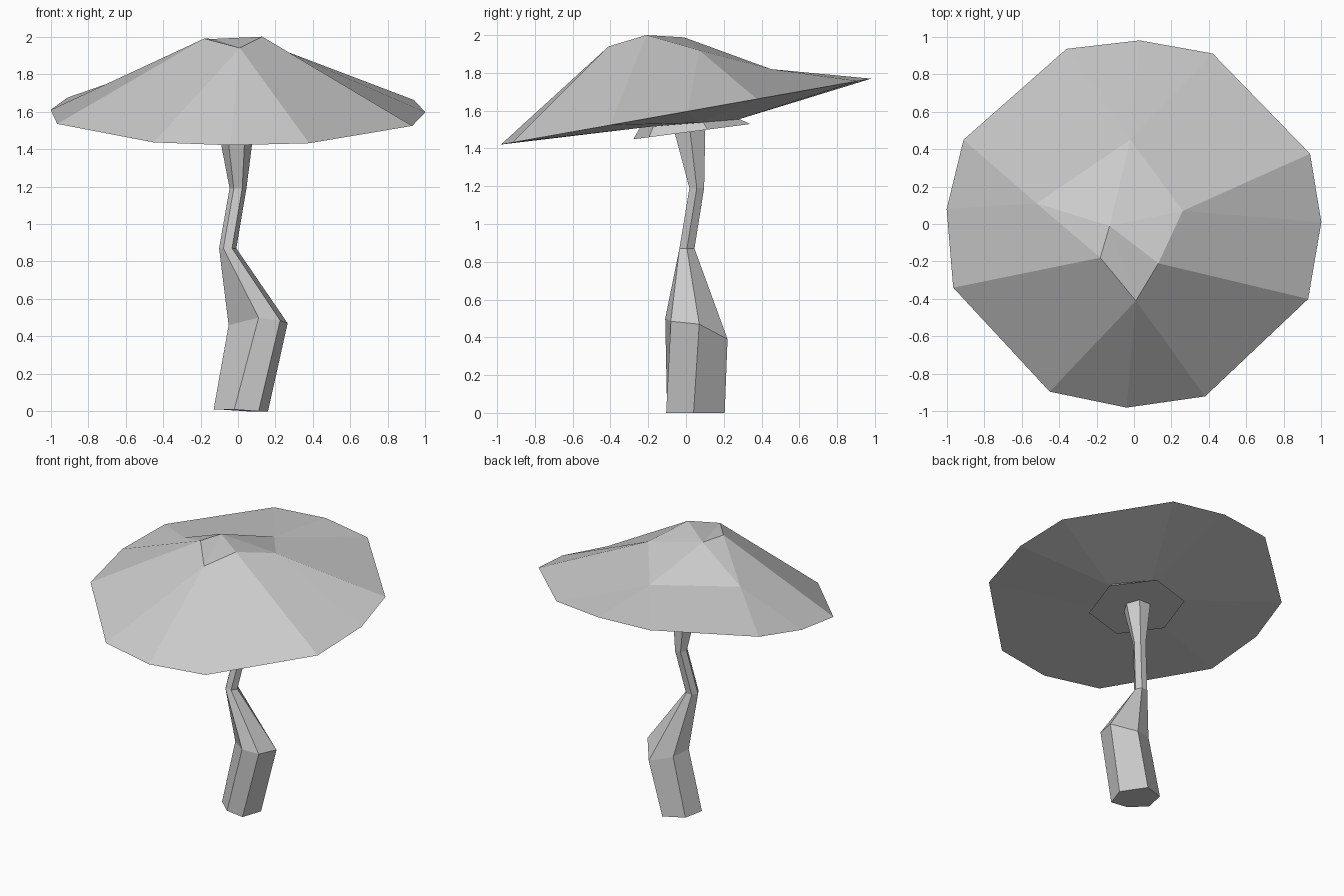
import bpy, bmesh, math

cube = bpy.data.objects.get("Cube")
if cube:
    bpy.data.objects.remove(cube, do_unlink=True)

grey = bpy.data.materials.new("light grey")
grey.use_nodes = True
tone = (0.6, 0.6, 0.6, 1)
grey.diffuse_color = tone
grey.node_tree.nodes["Principled BSDF"].inputs["Base Color"].default_value = tone


def finish(name, bm):
    bmesh.ops.recalc_face_normals(bm, faces=bm.faces)
    mesh = bpy.data.meshes.new(name)
    bm.to_mesh(mesh)
    bm.free()
    mesh.materials.append(grey)
    bpy.context.collection.objects.link(bpy.data.objects.new(name, mesh))


def ring(bm, points):
    return [bm.verts.new(p) for p in points]


def hexagon(x, y, z, radius, start=180, tilt=0.0):
    """Six points, with height rising along y by the tilt."""
    points = []
    for i in range(6):
        a = math.radians(start + 60 * i)
        px, py = x + radius * math.cos(a), y + radius * math.sin(a)
        points.append((px, py, z + tilt * py))
    return points


def bridge(bm, outer, inner, counts):
    """Join rings of different size: each inner corner fans to its outer corners."""
    k = 0
    for i, count in enumerate(counts):
        for j in range(k, k + count - 1):
            bm.faces.new((outer[j], outer[j + 1], inner[i]))
        k += count
        nxt = inner[(i + 1) % len(inner)]
        bm.faces.new((outer[k - 1], outer[k % len(outer)], nxt, inner[i]))


# Cap: tilted rim, uneven crown, shallow convex underside
bm = bmesh.new()
rim_xy = [(.42, .91), (.03, .98), (-.36, .935), (-.91, .45), (-1, .08), (-.965, -.34),
          (-.45, -.895), (-.04, -.98), (.38, -.92), (.93, -.4), (1, .01), (.94, .375)]
rim = ring(bm, [(x, y, 1.595 + .178 * y) for x, y in rim_xy])
crown = ring(bm, [(-.02, .45, 1.82), (-.52, .11, 1.81), (-.18, -.18, 1.99),
                  (.01, -.41, 1.94), (.13, -.21, 2), (.26, .07, 1.92)])
bridge(bm, rim, crown, [3, 2, 1, 3, 1, 2])
peak = bm.verts.new((-.13, -.01, 1.988))
for i in range(6):
    bm.faces.new((crown[i], crown[(i + 1) % 6], peak))
under = ring(bm, hexagon(0, 0, 1.53, .28, 75, .08))
bridge(bm, rim, under, [2] * 6)
bm.faces.new(under)
finish("cap", bm)

# Skirt under the cap: flared wall and a flat tilted base
bm = bmesh.new()
top = ring(bm, hexagon(0, .02, 1.535, .27, 75, .08))
low = ring(bm, hexagon(0, .03, 1.485, .32, 75, .13))
bridge(bm, top, low, [1] * 6)
bm.faces.new(low)
bm.faces.new(top)
finish("skirt", bm)

# Stem: thick bent foot, thin kinked neck, flared top
bm = bmesh.new()
sections = [
    [(-.13, 0, .01), (-.02, -.1, .01), (.11, -.105, 0), (.16, .04, 0), (.05, .205, 0), (-.1, .15, .01)],
    [(-.05, .04, .46), (.11, -.11, .5), (.225, -.08, .485), (.265, .07, .47), (.15, .22, .39), (0, .15, .43)],
    hexagon(-.055, .005, .87, .046),
    hexagon(0, .057, 1.19, .045),
    hexagon(-.01, .02, 1.5, .095, tilt=.13),
]
rings = [ring(bm, s) for s in sections]
for a, b in zip(rings, rings[1:]):
    bridge(bm, a, b, [1] * 6)
bm.faces.new(rings[0])
bm.faces.new(rings[-1])
finish("stem", bm)
